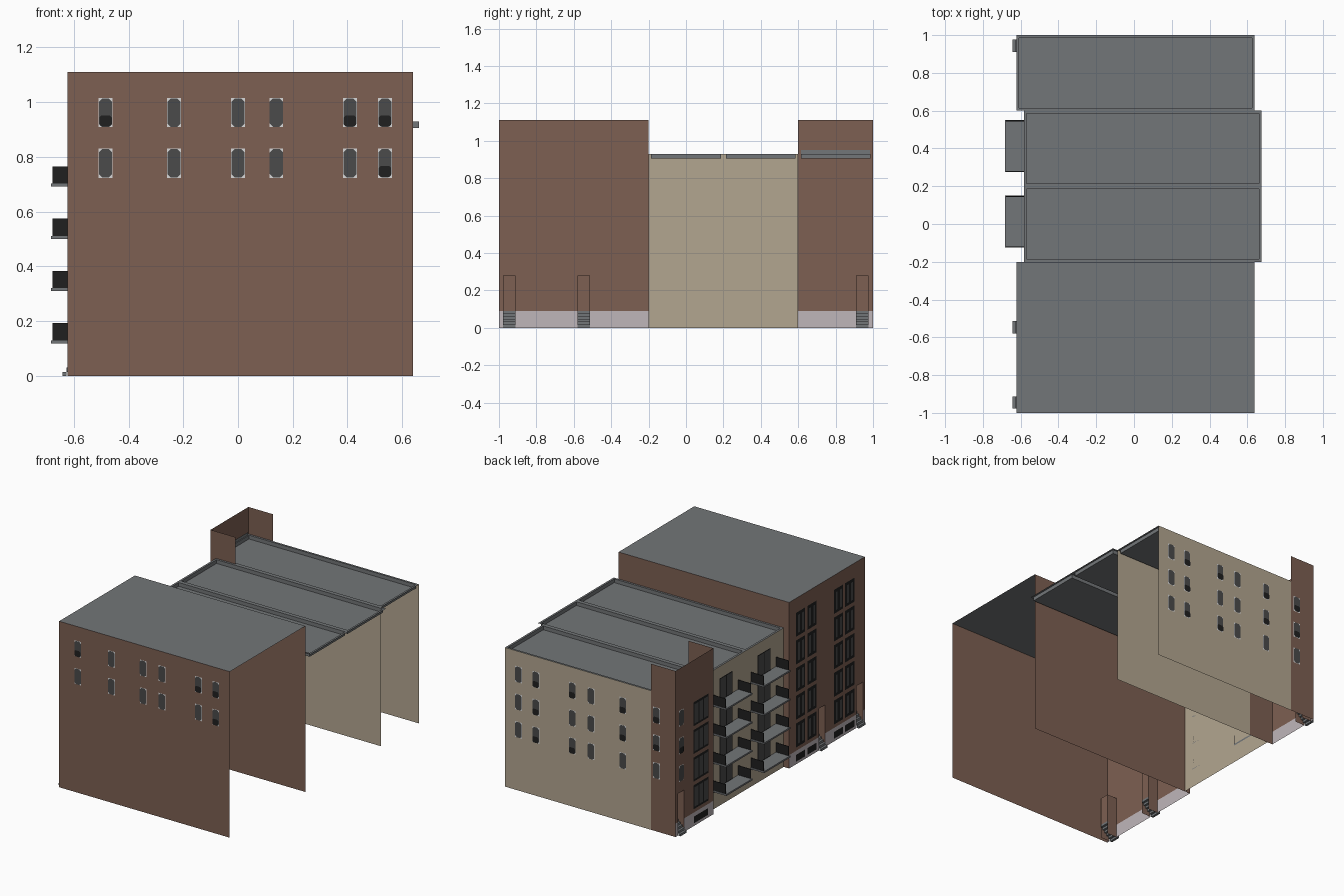
import bpy
import bmesh
import random

random.seed(4)
if "Cube" in bpy.data.objects:
    bpy.data.objects.remove(bpy.data.objects["Cube"], do_unlink=True)


def material(name, r, g, b):
    m = bpy.data.materials.new(name)
    m.use_nodes = True
    m.diffuse_color = (r, g, b, 1)
    m.node_tree.nodes["Principled BSDF"].inputs["Base Color"].default_value = (r, g, b, 1)
    return m


BRICK = material("brown brick", .205, .115, .084)
BEIGE = material("beige render", .45, .38, .28)
ROOF = material("roof grey", .17, .18, .188)
STONE = material("pale base stone", .52, .47, .49)
GLASS = material("dark grey glass", .069, .069, .069)
BLACK = material("black metal", .014, .014, .014)
WHITE = material("white frame", .7, .7, .7)


class Part:
    """Collects flat polygons and boxes into one object."""

    def __init__(self, name, mat):
        self.name, self.mat, self.bm = name, mat, bmesh.new()

    def poly(self, points):
        self.bm.faces.new([self.bm.verts.new(p) for p in points])

    def wall_x(self, x, y0, y1, z0, z1):
        self.poly([(x, y1, z0), (x, y0, z0), (x, y0, z1), (x, y1, z1)])

    def wall_y(self, y, x0, x1, z0, z1):
        self.poly([(x0, y, z0), (x1, y, z0), (x1, y, z1), (x0, y, z1)])

    def floor(self, z, x0, x1, y0, y1):
        self.poly([(x0, y0, z), (x1, y0, z), (x1, y1, z), (x0, y1, z)])

    def box(self, x0, x1, y0, y1, z0, z1):
        for z in (z0, z1):
            self.floor(z, x0, x1, y0, y1)
        for x in (x0, x1):
            self.wall_x(x, y0, y1, z0, z1)
        for y in (y0, y1):
            self.wall_y(y, x0, x1, z0, z1)

    def done(self):
        bmesh.ops.remove_doubles(self.bm, verts=self.bm.verts, dist=1e-5)
        mesh = bpy.data.meshes.new(self.name)
        self.bm.to_mesh(mesh)
        self.bm.free()
        mesh.materials.append(self.mat)
        bpy.context.collection.objects.link(bpy.data.objects.new(self.name, mesh))


STREET, BACK, RECESS = -.623, .639, -.55
TALL, LOW, BASE, DOOR_TOP = 1.11, .93, .09, .28
FLOOR = .185

brick = Part("brick_walls", BRICK)
beige = Part("beige_walls", BEIGE)
stone = Part("stone_base", STONE)
roofs = Part("roofs", ROOF)
steps = Part("door_steps", ROOF)
frames = Part("window_frames", WHITE)
panes = Part("window_panes", GLASS)
blinds = Part("window_blinds", BLACK)
shop = Part("street_windows", BLACK)
street_glass = Part("street_glass", GLASS)
slabs = Part("balcony_slabs", ROOF)
rails = Part("balcony_rails", BLACK)

# Side walls
brick.wall_y(-1, STREET, BACK, 0, TALL)
brick.wall_y(-.2, STREET, BACK, 0, TALL)
for y in (.6, 1):
    brick.wall_y(y, STREET, -.44, 0, TALL)
    beige.wall_y(y, -.44, BACK, 0, LOW)
beige.wall_x(-.583, -.2, .6, 0, LOW)


# Brick house front with a door recess and steps
def house_front(y0, door, height):
    y1, d0, d1 = y0 + .4, door - .033, door + .033
    for a, b in ((y0, d0), (d1, y1)):
        brick.wall_x(STREET, a, b, BASE, height)
        stone.wall_x(STREET, a, b, 0, BASE)
    brick.wall_x(STREET, d0, d1, DOOR_TOP, height)
    brick.wall_x(RECESS, d0, d1, BASE, DOOR_TOP)
    brick.floor(DOOR_TOP, STREET, RECESS, d0, d1)
    for y in (d0, d1):
        brick.wall_y(y, STREET, RECESS, 0, DOOR_TOP)
    count = 6
    run, rise = (RECESS + .642) / count, BASE / count
    for i in range(count):
        x = -.642 + i * run
        steps.box(x, x + run, d0, d1, i * rise, (i + 1) * rise)


house_front(-1, -.945, TALL)
house_front(-.6, -.547, TALL)
house_front(.6, .943, TALL)

# Large street windows and cellar windows
for y0 in (-1, -.6):
    for a, b in ((.116, .212), (.235, .33)):
        for row in range(5):
            z = .115 + row * FLOOR
            shop.wall_x(STREET - .003, y0 + a, y0 + b, z, z + .16)
            for c in (a + .008, (a + b) / 2 + .004):
                street_glass.wall_x(STREET - .005, y0 + c + .008, y0 + c + .028, z + .02, z + .14)
        shop.wall_x(STREET - .003, y0 + a, y0 + b, .02, .065)
for row in range(4):
    z = .115 + row * FLOOR
    shop.wall_x(STREET - .003, .655, .815, z, z + .16)
    for i in range(3):
        y = .665 + i * .05
        street_glass.wall_x(STREET - .005, y, y + .04, z + .015, z + .145)
shop.wall_x(STREET - .003, .66, .81, .02, .065)


# Small framed window with chamfered glass; place maps (u, height, offset) to space
def small_window(place, u, z, blind):
    w, h, c = .025, .053, .012

    def octagon(hw, lo, hi, cut, off):
        pts = [(-hw, lo + cut), (-hw + cut, lo), (hw - cut, lo), (hw, lo + cut),
               (hw, hi - cut), (hw - cut, hi), (-hw + cut, hi), (-hw, hi - cut)]
        return [place(u + a, z + b, off) for a, b in pts]

    frames.poly([place(u + a * w, z + b * h, .002)
                 for a, b in ((-1, -1), (1, -1), (1, 1), (-1, 1))])
    panes.poly(octagon(w - .001, -h + .001, h - .001, c, .004))
    if blind:
        blinds.poly(octagon(w - .002, -h + .002, -.01, .008, .006))


def on_front(u, z, off):
    return (u, -1 - off, z)


def on_rear(u, z, off):
    return (u, 1 + off, z)


def on_street(u, z, off):
    return (STREET - off, u, z)


columns = (-.484, -.234, 0, .14, .409, .537)
rows = [.962 - FLOOR * i for i in range(4)]
dark = {(0, 0), (0, 4), (0, 5), (1, 5)}
for i, x in enumerate(columns):
    for r in (0, 1):
        small_window(on_front, x, rows[r], (r, i) in dark)
    for r in (1, 2, 3):
        small_window(on_rear, x, rows[r], random.random() < .35)
for r in (1, 2, 3):
    small_window(on_street, .943, rows[r], r == 2)


# Roofs: one flat, three with a flange around a sunken tray
def tray_roof(x0, x1, y0, y1):
    e, low = .014, .905
    a, b, c, d = x0 + e, x1 - e, y0 + e, y1 - e
    for y, t in ((y0, c), (d, y1)):
        roofs.floor(LOW, x0, x1, y, t)
    for x, t in ((x0, a), (b, x1)):
        roofs.floor(LOW, x, t, c, d)
    for x in (a, b):
        roofs.wall_x(x, c, d, low, LOW)
    for y in (c, d):
        roofs.wall_y(y, a, b, low, LOW)
    roofs.floor(low, a, b, c, d)


roofs.floor(TALL, STREET, BACK, -1, -.2)
tray_roof(-.583, .675, -.2, .2)
tray_roof(-.583, .675, .2, .6)
tray_roof(STREET, BACK, .6, 1)
roofs.wall_x(-.615, .615, .985, LOW, .95)

# Balconies with side rails and glazed doors
for yc in (.0125, .4125):
    y0, y1 = yc - .138, yc + .138
    for i in range(4):
        z = .124 + i * .191
        slabs.box(-.684, -.583, y0, y1, z - .005, z + .006)
        for y in (y0 + .003, y1 - .007):
            rails.box(-.677, -.583, y, y + .004, z + .006, z + .069)
        shop.wall_x(-.586, yc - .068, yc + .068, z + .006, z + .155)
        for s in (-.062, .004):
            street_glass.wall_x(-.588, yc + s, yc + s + .058, z + .012, z + .149)

for part in (brick, beige, stone, roofs, steps, frames, panes, blinds,
             shop, street_glass, slabs, rails):
    part.done()
